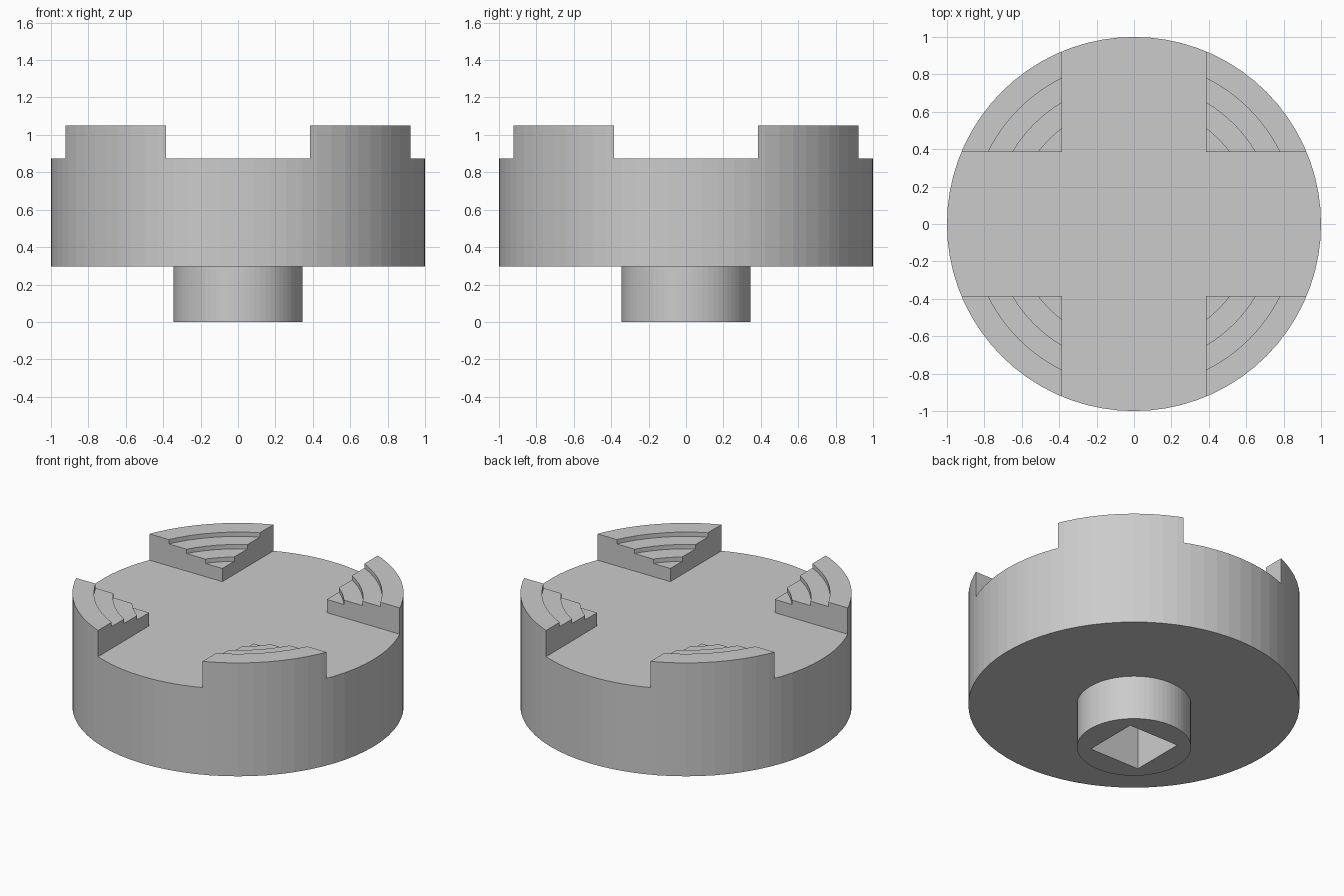
import bpy
import bmesh
import math

SEGMENTS = 72
BOSS_TOP, FACE_Z, JAW_Z = 0.295, 0.875, 1.05
SLOT = 0.385          # half width of the cross slots between jaws
SOCKET = 0.185        # half width of the square drive socket
STEP = 0.029          # rise of each jaw step

if "Cube" in bpy.data.objects:
    bpy.data.objects.remove(bpy.data.objects["Cube"], do_unlink=True)

steel = bpy.data.materials.new("grey_steel")
steel.use_nodes = True
GREY = (0.6, 0.6, 0.6, 1.0)
steel.diffuse_color = GREY
steel.node_tree.nodes["Principled BSDF"].inputs["Base Color"].default_value = GREY


def add_object(name, bm):
    mesh = bpy.data.meshes.new(name)
    bmesh.ops.recalc_face_normals(bm, faces=bm.faces)
    bm.to_mesh(mesh)
    bm.free()
    mesh.materials.append(steel)
    obj = bpy.data.objects.new(name, mesh)
    bpy.context.collection.objects.link(obj)
    return obj


def lathe(name, profile):
    """Turn a closed (radius, z) profile around the z axis."""
    bm = bmesh.new()
    verts = [bm.verts.new((r, 0, z)) for r, z in profile]
    edges = [bm.edges.new(pair) for pair in zip(verts, verts[1:])]
    bmesh.ops.spin(bm, geom=verts + edges, cent=(0, 0, 0), axis=(0, 0, 1),
                   angle=math.tau, steps=SEGMENTS)
    bmesh.ops.remove_doubles(bm, verts=bm.verts, dist=0.0001)
    return add_object(name, bm)


def cut_box(target, name, half_x, half_y, z0, z1):
    """Cut a box, centred on the z axis, out of the target."""
    bm = bmesh.new()
    bmesh.ops.create_cube(bm, size=2)
    for v in bm.verts:
        v.co.x *= half_x
        v.co.y *= half_y
        v.co.z = z1 if v.co.z > 0 else z0
    cutter = add_object(name, bm)
    cutter.hide_render = True
    mod = target.modifiers.new(name, "BOOLEAN")
    mod.operation, mod.solver, mod.object = "DIFFERENCE", "EXACT", cutter
    bpy.context.view_layer.objects.active = target
    bpy.ops.object.modifier_apply(modifier=name)
    bpy.data.objects.remove(cutter, do_unlink=True)


# Turned body: mounting boss, main disc and a rim stepping down inwards
profile = [(0, 0), (0.345, 0), (0.345, BOSS_TOP), (1, BOSS_TOP), (1, JAW_Z)]
z = JAW_Z
for radius in (0.87, 0.755, 0.64):
    profile += [(radius, z), (radius, z - STEP)]
    z -= STEP
profile.append((0, z))
chuck = lathe("chuck_body", profile)

# Crossing slots leave four stepped jaws standing
cut_box(chuck, "slot_along_x", 1.2, SLOT, FACE_Z, 1.3)
cut_box(chuck, "slot_along_y", SLOT, 1.2, FACE_Z, 1.3)

# Square drive socket in the boss
cut_box(chuck, "drive_socket", SOCKET, SOCKET, -0.2, BOSS_TOP)
